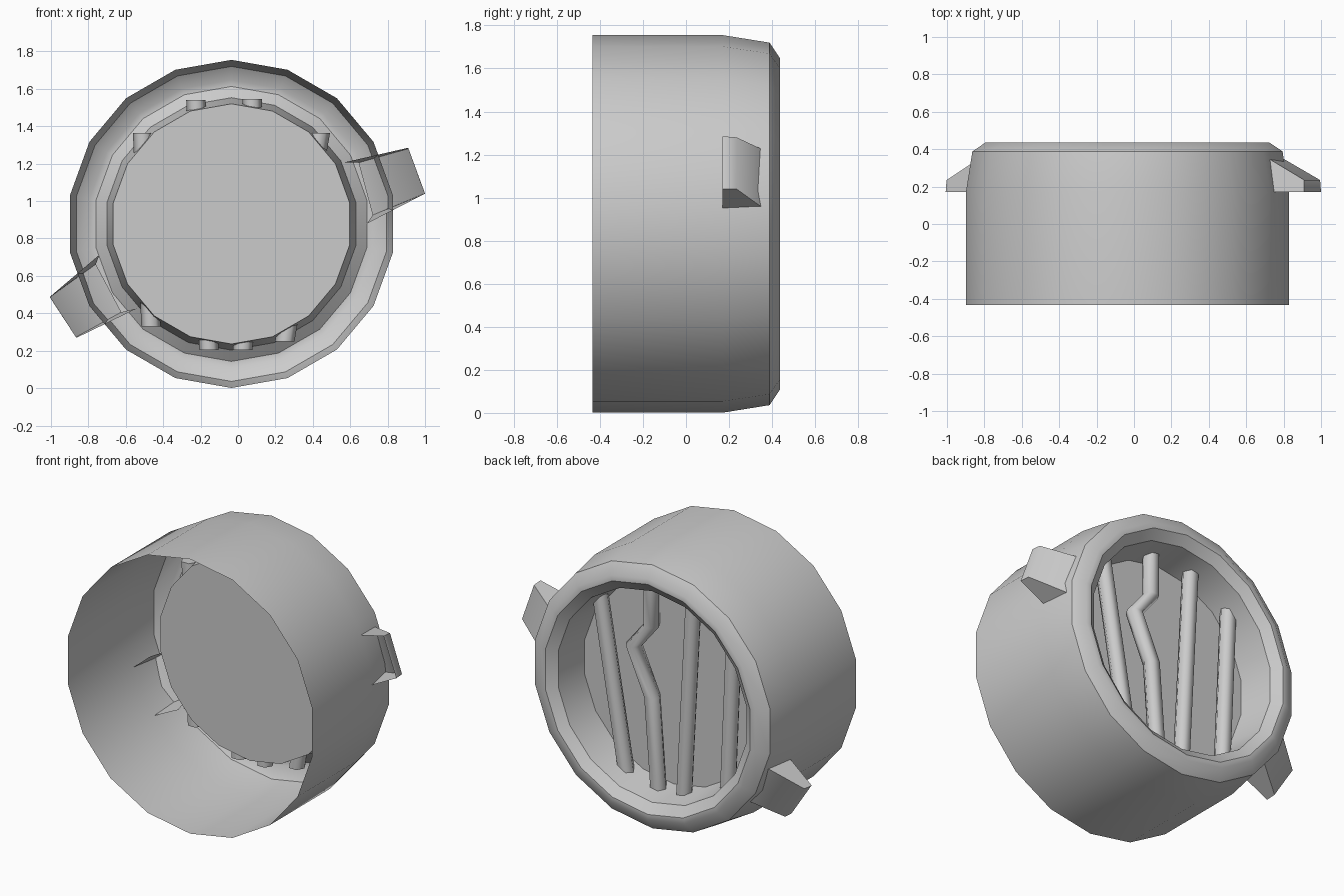
import bpy, bmesh, math
from mathutils import Vector, Matrix

if "Cube" in bpy.data.objects:
    bpy.data.objects.remove(bpy.data.objects["Cube"])

CX, CZ = -0.035, 0.878   # pipe axis runs along y
SIDES = 18


def finish(name, bm, angle):
    bmesh.ops.recalc_face_normals(bm, faces=bm.faces)
    mesh = bpy.data.meshes.new(name)
    bm.to_mesh(mesh)
    bm.free()
    ob = bpy.data.objects.new(name, mesh)
    bpy.context.collection.objects.link(ob)
    bpy.ops.object.select_all(action='DESELECT')
    ob.select_set(True)
    bpy.context.view_layer.objects.active = ob
    bpy.ops.object.shade_smooth_by_angle(angle=math.radians(angle))
    return ob


def skin(bm, rings):
    for a, b in zip(rings, rings[1:]):
        n = len(a)
        for i in range(n):
            j = (i + 1) % n
            bm.faces.new((a[i], a[j], b[j], b[i]))


# Pipe shell, rounded rim, recessed wall and back disc: one (radius, y) profile
profile = [(0.877, -0.434), (0.877, 0.17), (0.842, 0.388), (0.77, 0.436),
           (0.735, 0.436), (0.675, 0.39), (0.642, 0.17)]
bm = bmesh.new()
rings = []
for r, y in profile:
    rings.append([bm.verts.new((CX + r * math.sin(2 * math.pi * i / SIDES), y,
                                CZ + r * math.cos(2 * math.pi * i / SIDES)))
                  for i in range(SIDES)])
skin(bm, rings)
bm.faces.new(rings[-1])
finish("pipe", bm, 37)

# Grate bars, six-sided, following (x, z) paths; one is bent
bar_paths = [
    [(0.44, 1.365), (0.25, 0.25)],
    [(0.075, 1.545), (0.075, 1.25), (0.20, 1.095), (0.07, 0.80), (0.025, 0.205)],
    [(-0.225, 1.54), (-0.155, 0.205)],
    [(-0.51, 1.365), (-0.465, 0.33)],
]
for k, path in enumerate(bar_paths):
    bm = bmesh.new()
    rings = [[bm.verts.new((x + 0.052 * math.cos(math.pi * i / 3),
                            0.24 + 0.052 * math.sin(math.pi * i / 3), z))
              for i in range(6)] for x, z in path]
    skin(bm, rings)
    bm.faces.new(rings[0])
    bm.faces.new(rings[-1])
    finish(f"grate_bar_{k + 1}", bm, 65)

# Side lugs: open-fronted hoods, the second turned about the pipe axis
upper = [(0.56, 0.17, 1.205), (0.91, 0.17, 1.285), (0.91, 0.235, 1.28), (0.645, 0.395, 1.205)]
lower = [(0.69, 0.17, 0.88), (1.0, 0.17, 1.04), (0.995, 0.235, 1.04), (0.72, 0.395, 0.925)]
pivot = Vector((CX, 0, CZ))
for name, deg in (("right_lug", 0), ("left_lug", 193)):
    rot = Matrix.Rotation(math.radians(-deg), 3, 'Y')
    bm = bmesh.new()
    u, l = ([bm.verts.new(pivot + rot @ (Vector(p) - pivot)) for p in side]
            for side in (upper, lower))
    bm.faces.new(u)
    bm.faces.new(l[::-1])
    for i in (1, 2):
        bm.faces.new((u[i], l[i], l[i + 1], u[i + 1]))
    finish(name, bm, 70)
